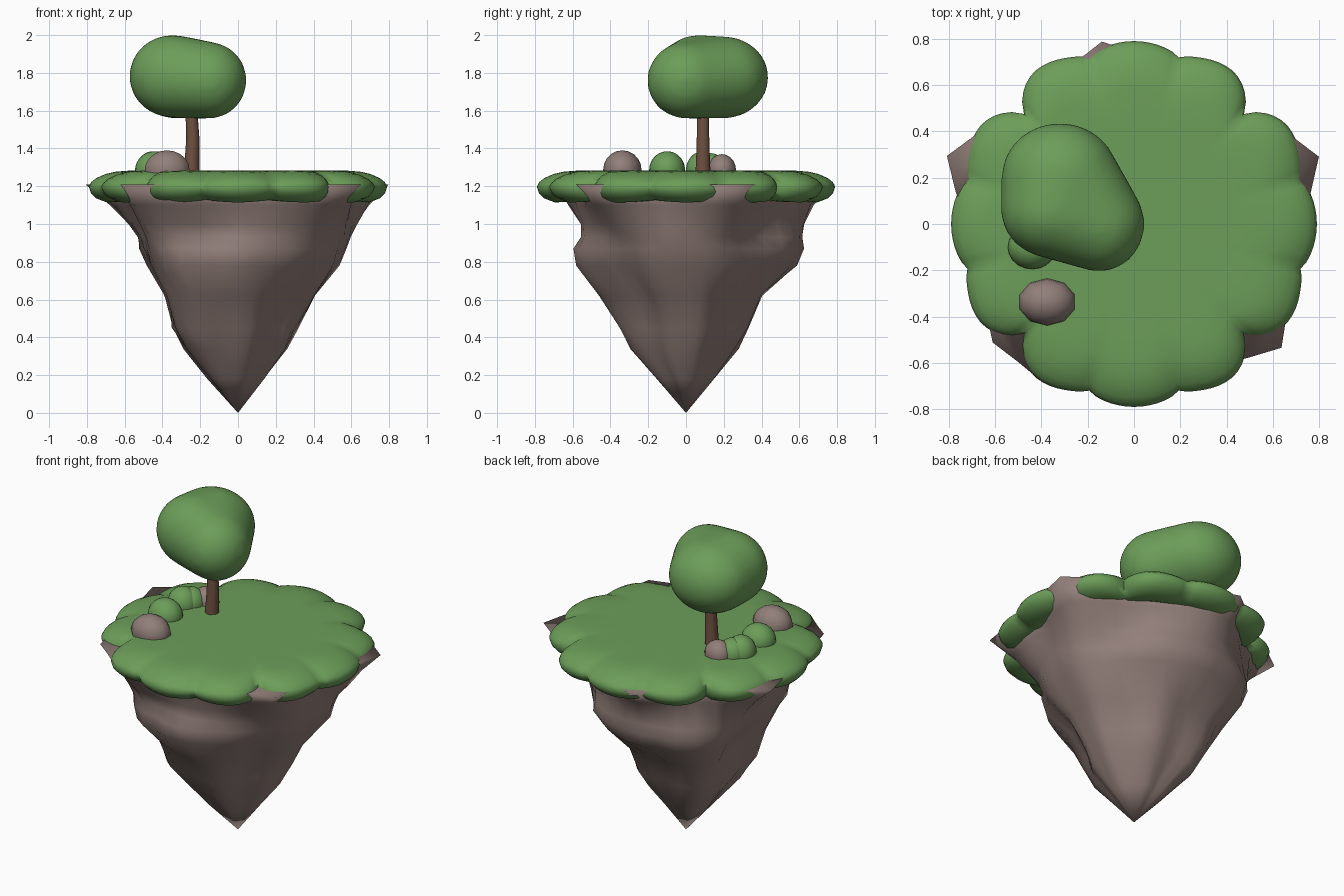
import bpy, bmesh, math
from math import sin, cos, tau, radians, degrees
from mathutils import Matrix, Vector, noise

cube = bpy.data.objects.get("Cube")
if cube:
    bpy.data.objects.remove(cube)


def material(name, rgb):
    m = bpy.data.materials.new(name)
    m.use_nodes = True
    m.diffuse_color = (*rgb, 1)
    bsdf = next(n for n in m.node_tree.nodes if n.type == 'BSDF_PRINCIPLED')
    bsdf.inputs["Base Color"].default_value = (*rgb, 1)
    bsdf.inputs["Roughness"].default_value = 0.9
    return m


GREEN = material("leaf green", (0.15, 0.34, 0.10))
STONE = material("stone grey brown", (0.285, 0.21, 0.19))
BARK = material("bark brown", (0.16, 0.08, 0.052))


def finish(name, bm, mat, angle=60):
    bmesh.ops.recalc_face_normals(bm, faces=bm.faces)
    mesh = bpy.data.meshes.new(name)
    bm.to_mesh(mesh)
    bm.free()
    mesh.materials.append(mat)
    ob = bpy.data.objects.new(name, mesh)
    bpy.context.collection.objects.link(ob)
    bpy.ops.object.select_all(action='DESELECT')
    ob.select_set(True)
    bpy.context.view_layer.objects.active = ob
    bpy.ops.object.shade_smooth_by_angle(angle=radians(angle))
    return ob


def loft(name, rings, mat, angle=60, tip=None):
    """Skin a list of point rings; close the ends with a fan to a tip or a flat cap."""
    bm = bmesh.new()
    loops = [[bm.verts.new(p) for p in ring] for ring in rings]
    n = len(loops[0])
    for a, b in zip(loops, loops[1:]):
        for i in range(n):
            j = (i + 1) % n
            bm.faces.new((a[i], a[j], b[j], b[i]))
    bm.faces.new(loops[0])
    if tip:
        t = bm.verts.new(tip)
        for i in range(n):
            bm.faces.new((loops[-1][i], loops[-1][(i + 1) % n], t))
    else:
        bm.faces.new(loops[-1])
    return finish(name, bm, mat, angle)


# Floating rock: height, radius towards +x, +y, -x, -y, and corner strength
ROCK = [(1.21, .64, .64, .64, .62, 1), (1.1, .61, .60, .57, .60, .6),
        (1.0, .60, .58, .52, .56, .35), (.93, .59, .58, .49, .55, .2),
        (.87, .57, .60, .47, .58, .15), (.78, .53, .57, .44, .58, .1),
        (.62, .41, .39, .37, .46, 0), (.45, .31, .33, .34, .35, 0),
        (.34, .27, .26, .28, .29, 0), (.18, .14, .14, .155, .155, 0)]
# Jutting corners (degrees: reach) and bulges or hollows between the main directions
CORNERS = {20: .21, 100: .16, 160: .22, 220: .165, 230: .15, 240: .165, 320: .2}
BULGES = (-.05, .12, .05, -.08)


def rock_ring(z, east, north, west, south, corner):
    ring = []
    for i in range(36):
        a = tau * i / 36
        c, s = cos(a), sin(a)
        r = c * c * (east if c > 0 else west) + s * s * (north if s > 0 else south)
        r += corner * max(reach * max(0, 1 - abs((degrees(a) - k + 180) % 360 - 180) / 28)
                          for k, reach in CORNERS.items())
        r += BULGES[i // 9] * abs(sin(2 * a)) ** 3 * min(1, z / 0.6) * (1 - corner)
        r += 0.055 * min(1, 2 * r) * (1 - corner) * noise.noise(Vector((c * 2.4, s * 2.4, z * 5)))
        ring.append((r * c, r * s, z))
    return ring


loft("floating_rock", [rock_ring(*row) for row in ROCK], STONE, 180, (0, 0, 0))

# Grass cushion: scalloped outline, rounded rim, twelve lobes
RIM = [(.3, 1), (.6, 1), (.74, 1.0), (.82, .94), (.89, .79), (.95, .54), (.985, .28), (1, 0),
       (.985, -.4), (.95, -.72), (.88, -.97), (.8, -.95), (.7, -.6), (.5, -.3)]


def grass_ring(scale, height):
    ring = []
    for i in range(144):
        a = tau * i / 144
        lobe = abs(cos(6 * a)) ** 0.75
        dip = (0.04 + 0.078 * sin(2 * a) ** 4) * (1 - lobe)
        edge = max(0, (scale - 0.7) / 0.3)
        r = scale * (0.79 - dip * edge)
        thick = 0.085 * (1 - 0.35 * (1 - lobe) * edge)
        ring.append((r * cos(a), r * sin(a), 1.197 + thick * height))
    return ring


loft("grass_top", [grass_ring(*p) for p in RIM], GREEN, 80)

# Trunk: slightly bent and tapering
TRUNK = [(1.25, -.247, .043), (1.35, -.243, .038), (1.45, -.239, .035),
         (1.53, -.243, .033), (1.65, -.25, .032)]
loft("tree_trunk", [[(x + r * cos(tau * i / 10), .09 + r * sin(tau * i / 10), z)
                     for i in range(10)] for z, x, r in TRUNK], BARK)

# Crown: hull around three round clumps, softened
bm = bmesh.new()
for centre, size in (((-.32, .2, 1.776), (.253, .237, .217)),
                     ((-.15, 0, 1.76), (.196, .206, .202)),
                     ((-.35, .06, 1.783), (.225, .208, .218))):
    bmesh.ops.create_icosphere(bm, subdivisions=4, radius=1,
                               matrix=Matrix.LocRotScale(Vector(centre), None, Vector(size)))
bmesh.ops.delete(bm, geom=bm.faces[:] + bm.edges[:], context='EDGES_FACES')
hull = bmesh.ops.convex_hull(bm, input=bm.verts)
inner = {v for v in hull["geom_interior"] + hull["geom_unused"] if isinstance(v, bmesh.types.BMVert)}
bmesh.ops.delete(bm, geom=list(inner), context='VERTS')
crown = finish("tree_crown", bm, GREEN, 180)
remesh = crown.modifiers.new("even_mesh", 'REMESH')
remesh.mode = 'VOXEL'
remesh.voxel_size = 0.022
remesh.use_smooth_shade = True
soften = crown.modifiers.new("soften", 'SMOOTH')
soften.factor = 0.5
soften.iterations = 10


# Stones and bushes resting on the grass
def mound(name, x, y, size, mat, sides):
    bm = bmesh.new()
    bmesh.ops.create_uvsphere(bm, u_segments=sides, v_segments=sides, radius=1,
                              matrix=Matrix.LocRotScale(Vector((x, y, 1.285)), None, Vector(size)))
    finish(name, bm, mat, 80)


mound("large_stone", -.375, -.337, (.125, .102, .105), STONE, 10)
mound("small_stone", -.36, .19, (.085, .075, .085), STONE, 10)
mound("front_bush", -.44, -.1, (.105, .095, .1), GREEN, 20)
mound("middle_bush", -.45, .09, (.09, .09, .1), GREEN, 20)
mound("back_bush", -.42, .13, (.085, .085, .09), GREEN, 20)
